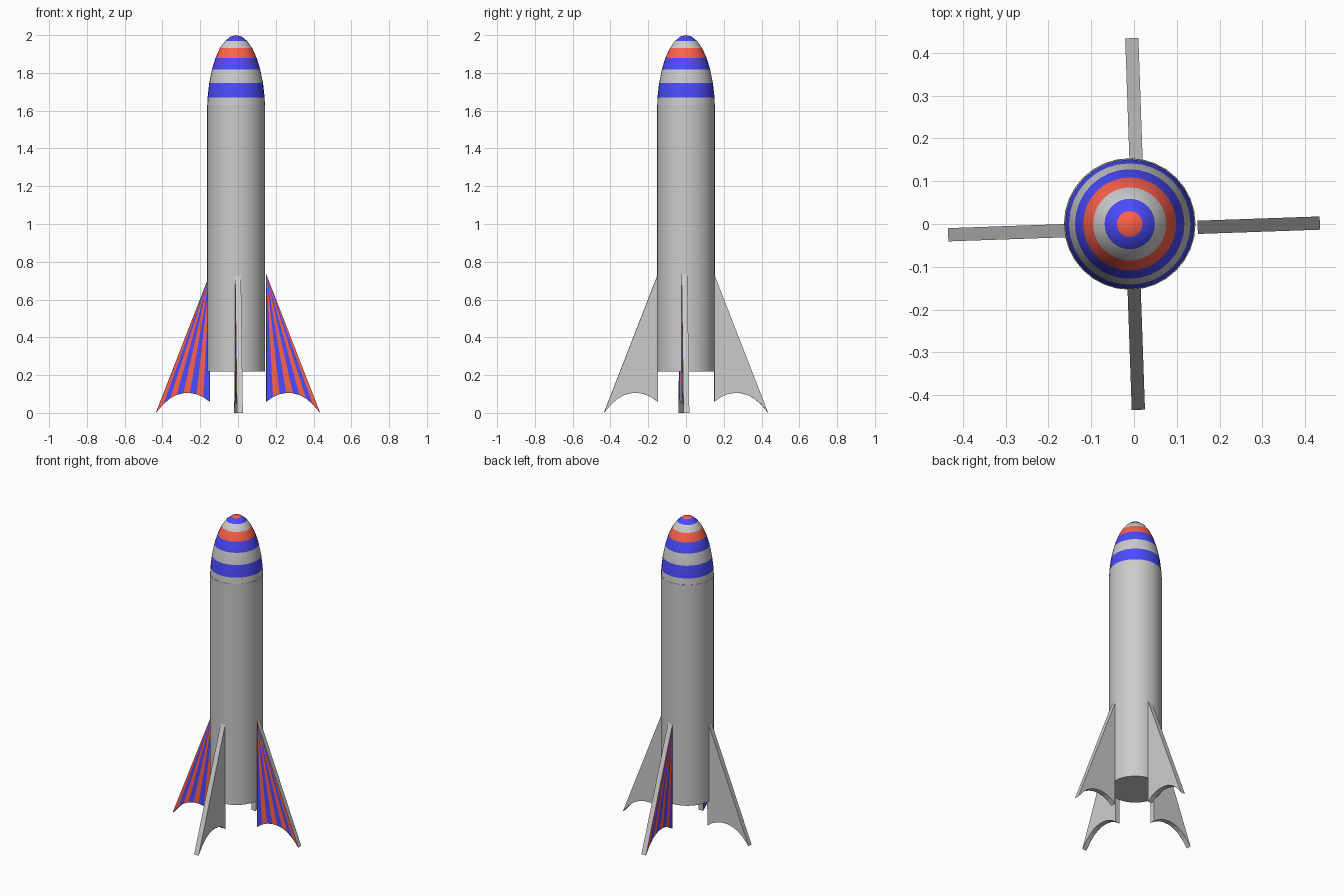
import bpy, bmesh
from math import sin, cos, pi, radians
from mathutils import Vector

if "Cube" in bpy.data.objects:
    bpy.data.objects.remove(bpy.data.objects["Cube"])

SIDES = 32
CX, RADIUS = -0.01, 0.154


def material(name, colour):
    m = bpy.data.materials.new(name)
    m.diffuse_color = colour
    m.use_nodes = True
    m.node_tree.nodes["Principled BSDF"].inputs["Base Color"].default_value = m.diffuse_color
    return m


RED = material("red_paint", (1.0, 0.12, 0.07, 1))
BLUE = material("blue_paint", (0.07, 0.07, 1.0, 1))
SLOTS = [None, RED, BLUE]          # 0 grey, 1 red, 2 blue


def finish(bm, name, smooth=None):
    bmesh.ops.recalc_face_normals(bm, faces=bm.faces)
    mesh = bpy.data.meshes.new(name)
    for m in SLOTS:
        mesh.materials.append(m)
    bm.to_mesh(mesh)
    bm.free()
    ob = bpy.data.objects.new(name, mesh)
    bpy.context.collection.objects.link(ob)
    if smooth:
        bpy.ops.object.select_all(action='DESELECT')
        ob.select_set(True)
        bpy.context.view_layer.objects.active = ob
        bpy.ops.object.shade_smooth_by_angle(angle=radians(smooth))
    return ob


def lathe(name, profile, bands):
    """Revolve (radius, z) rings, one colour slot per band, capped at both ends."""
    bm = bmesh.new()
    rings = [[bm.verts.new((CX + r * cos(2 * pi * i / SIDES), r * sin(2 * pi * i / SIDES), z))
              for i in range(SIDES)] if r > 0 else [bm.verts.new((CX, 0, z))]
             for r, z in profile]
    for a, b, slot in zip(rings, rings[1:], bands):
        for i in range(SIDES):
            j = (i + 1) % SIDES
            quad = [a[i], a[j], b[j], b[i]] if len(b) > 1 else [a[i], a[j], b[0]]
            bm.faces.new(quad).material_index = slot
    for ring in (rings[0], rings[-1]):
        if len(ring) > 1:
            bm.faces.new(ring)
    return finish(bm, name, 30)


# Fuselage tube
lathe("fuselage", [(RADIUS, 0.22), (RADIUS, 1.63)], [0])

# Nose: half ellipsoid with painted rings
nose = [(RADIUS * cos(k * pi / 16), 1.59 + 0.41 * sin(k * pi / 16)) for k in range(8)] + [(0, 2.0)]
lathe("nose_cone", nose, [0, 2, 0, 2, 1, 0, 2, 1])

# Fin outline: apex on the body, scalloped lower edge from root to tip
APEX = (0.149, 0.735)
LOWER = [(0.15, 0.06), (0.185, 0.084), (0.22, 0.099), (0.255, 0.105), (0.29, 0.104),
         (0.325, 0.095), (0.36, 0.077), (0.395, 0.047), (0.435, 0.0)]
HALF = 0.0155


def fin(name, out, painted, shift):
    """Flat plate along 'out'; the face towards 'painted' gets fan stripes."""
    bm = bmesh.new()

    def side(sign):
        base = shift + painted * (HALF * sign)
        return [bm.verts.new(base + out * u + Vector((0, 0, z))) for u, z in [APEX] + LOWER]

    front, back = side(1), side(-1)
    n = len(front)
    for i in range(1, n - 1):
        bm.faces.new((front[0], front[i], front[i + 1])).material_index = 2 if i % 2 else 1
        bm.faces.new((back[0], back[i + 1], back[i]))
    for i in range(n):
        j = (i + 1) % n
        bm.faces.new((front[i], back[i], back[j], front[j]))
    finish(bm, name)


# Four fins on a cross turned two degrees
t = radians(2)
ax = Vector((cos(t), sin(t), 0))
ay = Vector((-sin(t), cos(t), 0))
fin("right_fin", ax, -ay, Vector((0, -0.013, 0)))
fin("left_fin", -ax, -ay, Vector((0, -0.010, 0)))
fin("back_fin", ay, -ax, Vector((0.010, 0, 0)))
fin("front_fin", -ay, -ax, Vector((-0.005, 0, 0)))
